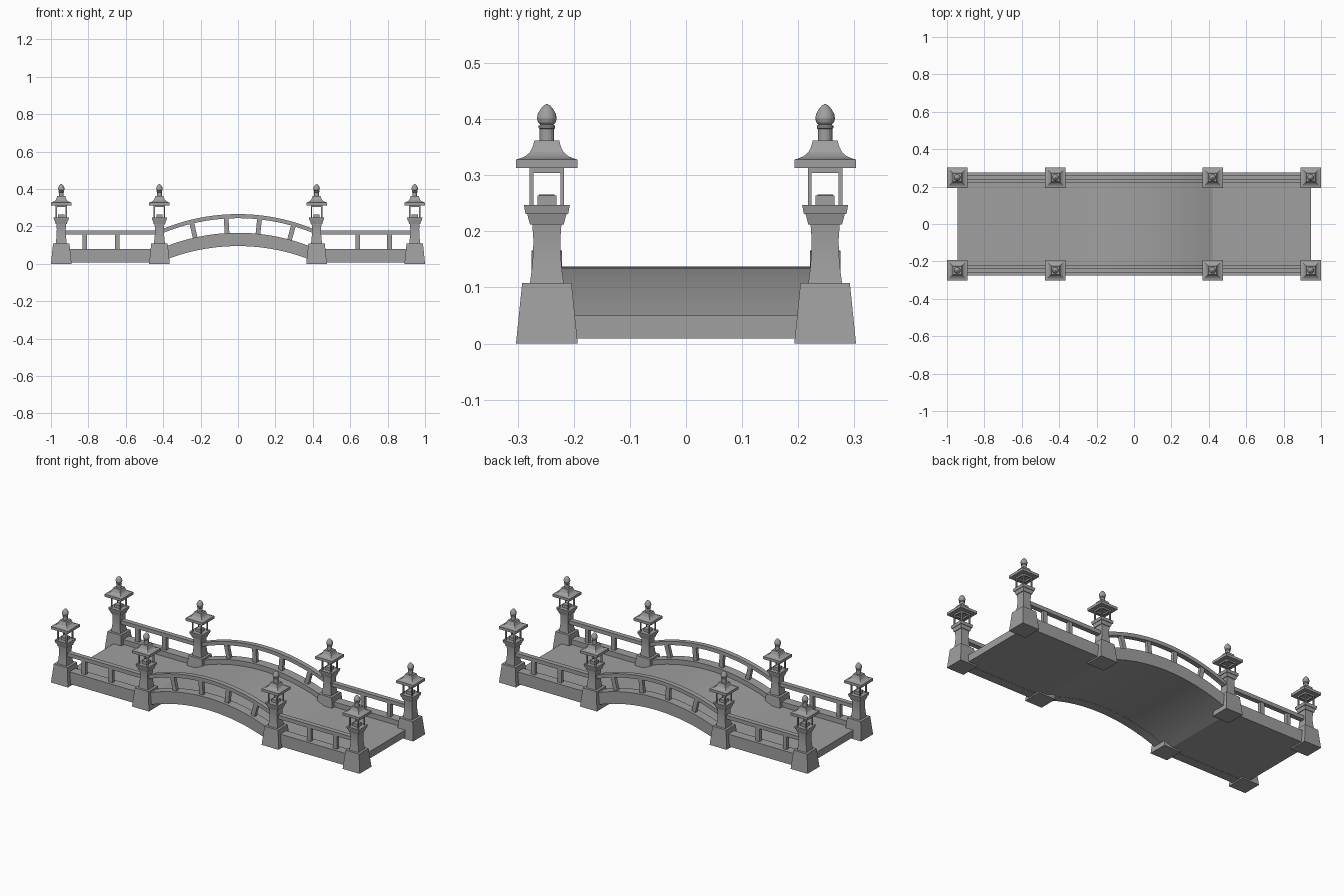
import bpy, bmesh, math
from mathutils import Matrix, Vector

cube = bpy.data.objects.get("Cube")
if cube:
    bpy.data.objects.remove(cube, do_unlink=True)

stone = bpy.data.materials.new("grey stone")
stone.use_nodes = True
COLOUR = (0.35, 0.35, 0.35, 1)
stone.diffuse_color = COLOUR
stone.node_tree.nodes["Principled BSDF"].inputs["Base Color"].default_value = COLOUR

HALF, RISE, END, SIDE = 0.42, 0.087, 0.945, 0.248
RADIUS = (HALF ** 2 + RISE ** 2) / (2 * RISE)


def arch(x):
    """Height of the circular hump above the level walkway."""
    return max(0, math.sqrt(RADIUS ** 2 - x * x) - RADIUS + RISE) if abs(x) < HALF else 0


def finish(name, bm, smooth=True):
    bmesh.ops.recalc_face_normals(bm, faces=bm.faces)
    mesh = bpy.data.meshes.new(name)
    bm.to_mesh(mesh)
    bm.free()
    mesh.materials.append(stone)
    ob = bpy.data.objects.new(name, mesh)
    bpy.context.scene.collection.objects.link(ob)
    if smooth:
        bpy.ops.object.select_all(action="DESELECT")
        ob.select_set(True)
        bpy.context.view_layer.objects.active = ob
        bpy.ops.object.shade_smooth_by_angle(angle=math.radians(20))
    return ob


def loft(bm, rings):
    """Skin a list of vertex rings and cap both ends."""
    rings = [[bm.verts.new(p) for p in ring] for ring in rings]
    for a, b in zip(rings, rings[1:]):
        for i in range(len(a)):
            j = (i + 1) % len(a)
            bm.faces.new((a[i], a[j], b[j], b[i]))
    bm.faces.new(rings[0])
    bm.faces.new(rings[-1])


def stack(bm, x, y, profile, sides=4):
    """Loft (half width, height) pairs; four sides gives a square section."""
    grow = math.sqrt(2) if sides == 4 else 1
    turn = [2 * math.pi * (i + 0.5) / sides for i in range(sides)]
    loft(bm, [[(x + r * grow * math.cos(a), y + r * grow * math.sin(a), z) for a in turn]
              for r, z in profile])


def box(bm, centre, size, tilt=0):
    m = Matrix.Translation(centre) @ Matrix.Rotation(tilt, 4, "Y") @ Matrix.Diagonal((*size, 1))
    bmesh.ops.create_cube(bm, size=1, matrix=m)


def beam(name, y, half_y, low, high):
    """Rectangular beam along x that follows the hump."""
    steps = 24
    xs = [-END] + [HALF * (2 * i / steps - 1) for i in range(steps + 1)] + [END]
    bm = bmesh.new()
    loft(bm, [[(x, y - half_y, low + arch(x)), (x, y + half_y, low + arch(x)),
               (x, y + half_y, high + arch(x)), (x, y - half_y, high + arch(x))] for x in xs])
    return finish(name, bm)


# Walkway
beam("deck", 0, 0.23, 0.009, 0.05)

# Kerbs, handrails and balusters
for side, y in (("right", -SIDE), ("left", SIDE)):
    beam(side + "_kerb", y, 0.027, 0.008, 0.079)
    beam(side + "_handrail", y, 0.014, 0.157, 0.179)
    bm = bmesh.new()
    for x in (-0.82, -0.645, -0.238, -0.061, 0.111, 0.286, 0.64, 0.81):
        tilt = math.asin(x / RADIUS) if abs(x) < HALF else 0
        box(bm, Vector((x, y, 0.119 + arch(x))), (0.025, 0.02, 0.092), tilt)
    finish(side + "_balusters", bm, smooth=False)

# Lantern pillars
BASE = [(0.055, 0), (0.044, 0.108)]
SHAFT = [(0.03, 0.108), (0.0265, 0.135), (0.0245, 0.16), (0.024, 0.185), (0.026, 0.212)]
COLLAR = [(0.03, 0.212), (0.035, 0.231)]
TRAY = [(0.038, 0.231), (0.041, 0.247)]
ROOF = [(0.055, 0.313), (0.055, 0.328), (0.05, 0.329), (0.038, 0.334), (0.03, 0.341),
        (0.025, 0.351), (0.022, 0.362)]
FINIAL = [(0.013, 0.36), (0.013, 0.382), (0.015, 0.384), (0.015, 0.388), (0.012, 0.39),
          (0.016, 0.394), (0.018, 0.401), (0.0165, 0.409), (0.012, 0.417), (0.006, 0.424),
          (0.001, 0.427)]

for side, y in (("right", -SIDE), ("left", SIDE)):
    for n, x in enumerate((-END, -HALF, HALF, END), 1):
        tag = f"{side}_{n}"
        bm = bmesh.new()
        for part in (BASE, SHAFT, COLLAR, TRAY):
            stack(bm, x, y, part)
        finish("pillar_" + tag, bm)

        # Open lamp housing with corner posts, top frame and inner plinth
        bm = bmesh.new()
        for s in (-1, 1):
            for t in (-1, 1):
                box(bm, Vector((x + s * 0.0275, y + t * 0.0275, 0.28)), (0.007, 0.007, 0.067))
            box(bm, Vector((x + s * 0.0275, y, 0.309)), (0.007, 0.062, 0.01))
            box(bm, Vector((x, y + s * 0.0275, 0.309)), (0.062, 0.007, 0.01))
        box(bm, Vector((x, y, 0.255)), (0.034, 0.034, 0.018))
        finish("lantern_" + tag, bm, smooth=False)

        bm = bmesh.new()
        stack(bm, x, y, ROOF)
        finish("lantern_roof_" + tag, bm)

        bm = bmesh.new()
        stack(bm, x, y, FINIAL, sides=16)
        finish("finial_" + tag, bm)
